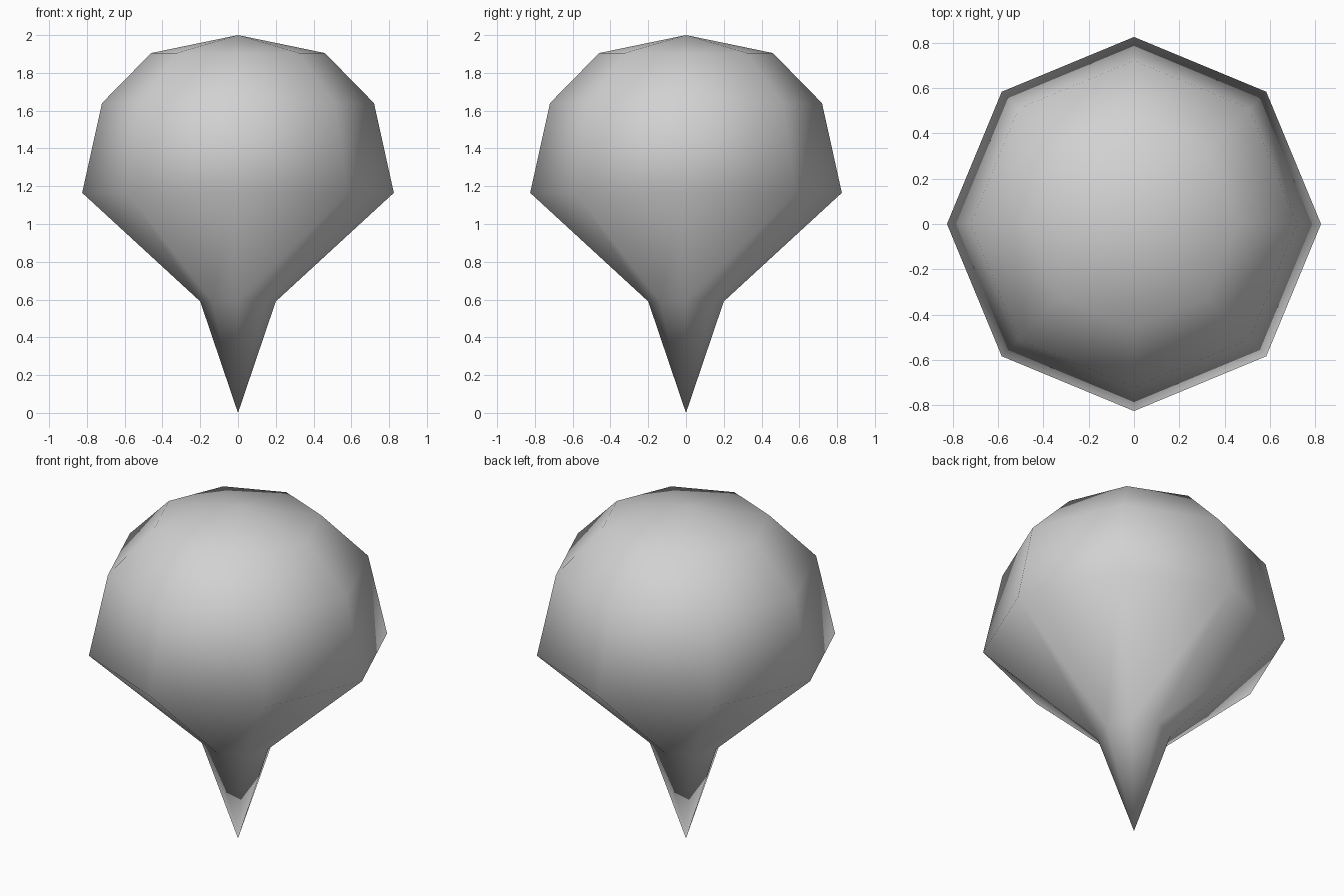
import bpy
import bmesh
from math import tau, cos, sin

SIDES = 8
TOP_Z = 2.0
# (radius, height) of each ring between the two poles
RINGS = [(0.20, 0.59), (0.825, 1.165), (0.72, 1.64), (0.46, 1.905)]

cube = bpy.data.objects.get("Cube")
if cube:
    bpy.data.objects.remove(cube, do_unlink=True)

# Single plain grey colour
grey = bpy.data.materials.new("light_grey")
grey.use_nodes = True
colour = (0.64, 0.64, 0.64, 1)
grey.diffuse_color = colour
grey.node_tree.nodes["Principled BSDF"].inputs["Base Color"].default_value = colour

# Eight-sided teardrop: pointed foot, flared shoulder, domed cap
bm = bmesh.new()
foot = bm.verts.new((0, 0, 0))
crown = bm.verts.new((0, 0, TOP_Z))
loops = []
for radius, z in RINGS:
    angles = [tau * i / SIDES for i in range(SIDES)]
    loops.append([bm.verts.new((radius * cos(a), radius * sin(a), z)) for a in angles])

for i in range(SIDES):
    j = (i + 1) % SIDES
    bm.faces.new((foot, loops[0][j], loops[0][i]))
    for low, high in zip(loops, loops[1:]):
        bm.faces.new((low[i], low[j], high[j], high[i]))
    bm.faces.new((loops[-1][i], loops[-1][j], crown))

bmesh.ops.recalc_face_normals(bm, faces=bm.faces)
for face in bm.faces:
    face.smooth = True

mesh = bpy.data.meshes.new("teardrop_body")
bm.to_mesh(mesh)
bm.free()
mesh.materials.append(grey)
body = bpy.data.objects.new("teardrop_body", mesh)
bpy.context.collection.objects.link(body)
